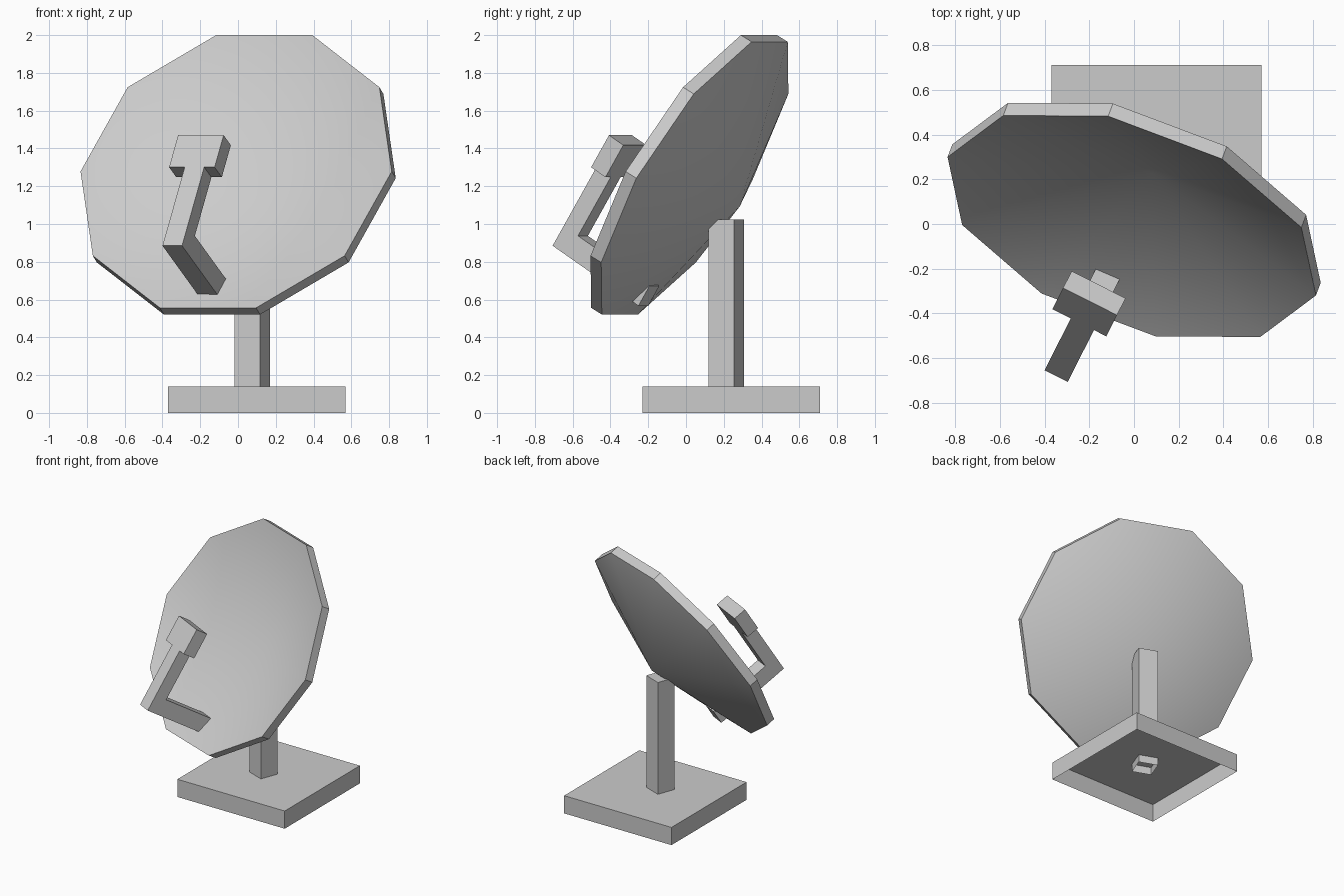
import bpy
import bmesh
from math import radians, sin, cos, tau
from mathutils import Matrix, Vector

if "Cube" in bpy.data.objects:
    bpy.data.objects.remove(bpy.data.objects["Cube"], do_unlink=True)

# One plain grey for the whole model
GREY = (0.6, 0.6, 0.6, 1.0)
grey = bpy.data.materials.new("plain_grey")
grey.use_nodes = True
grey.diffuse_color = GREY
grey.node_tree.nodes["Principled BSDF"].inputs["Base Color"].default_value = GREY


def pose(place, yaw, tilt=0):
    """Placement: tilt upwards, then turn about the vertical."""
    return (Matrix.Translation(place) @ Matrix.Rotation(radians(yaw), 4, "Z")
            @ Matrix.Rotation(radians(tilt), 4, "X"))


def add_box(bm, low, high, open_bottom=False):
    low, high = Vector(low), Vector(high)
    made = bmesh.ops.create_cube(bm, size=1)["verts"]
    for v in made:
        v.co = (low + high) / 2 + v.co * (high - low)
    if open_bottom:
        floor = [f for f in bm.faces if f.calc_center_median().z < low.z + 0.001]
        bmesh.ops.delete(bm, geom=floor, context="FACES_ONLY")


def finish(name, bm, matrix, smooth=False):
    mesh = bpy.data.meshes.new(name)
    bm.to_mesh(mesh)
    bm.free()
    mesh.materials.append(grey)
    obj = bpy.data.objects.new(name, mesh)
    bpy.context.collection.objects.link(obj)
    obj.matrix_world = matrix
    if smooth:
        bpy.ops.object.select_all(action="DESELECT")
        obj.select_set(True)
        bpy.context.view_layer.objects.active = obj
        bpy.ops.object.shade_smooth_by_angle(angle=radians(30))
    return obj


# Base slab, hollow underneath
bm = bmesh.new()
add_box(bm, (-0.47, -0.47, 0), (0.47, 0.47, 0.14), open_bottom=True)
finish("base", bm, pose((0.1, 0.24, 0), 0))

# Square post, turned with the dish and open at its foot
bm = bmesh.new()
add_box(bm, (-0.073, -0.073, 0.08), (0.073, 0.073, 1.025), open_bottom=True)
finish("post", bm, pose((0.075, 0.212, 0), -20.6))

# Ten-sided dish: hollow cone in front, rim band, cone behind
SIDES, RADIUS, RIM, DEPTH = 10, 0.88, 0.07, 0.295
bm = bmesh.new()
rings, tips = [], []
for back in (0, RIM):
    ring = []
    for i in range(SIDES):
        a = tau * (i + 0.5) / SIDES
        ring.append(bm.verts.new((RADIUS * sin(a), back, RADIUS * cos(a))))
    rings.append(ring)
    tips.append(bm.verts.new((0, back + DEPTH, 0)))
for i in range(SIDES):
    j = (i + 1) % SIDES
    (f1, f2), (b1, b2) = ((r[i], r[j]) for r in rings)
    bm.faces.new((tips[0], f1, f2))
    bm.faces.new((f1, b1, b2, f2))
    bm.faces.new((tips[1], b2, b1))
bmesh.ops.recalc_face_normals(bm, faces=bm.faces)
finish("dish", bm, pose((-0.01, -0.01, 1.278), -20.6, -30.4), smooth=True)

# Feed arm: root through the dish, upright and receiver head
bm = bmesh.new()
HALF, THICK, ROOT, NECK = 0.058, 0.1, 0.124, 0.49
add_box(bm, (-HALF, 0, 0), (HALF, 0.6, ROOT))
add_box(bm, (-HALF, 0, ROOT), (HALF, THICK, NECK))
add_box(bm, (-0.15, 0, NECK), (0.12, THICK, 0.69))
finish("feed_arm", bm, pose((-0.348, -0.68, 0.885), -26.8, -32))
